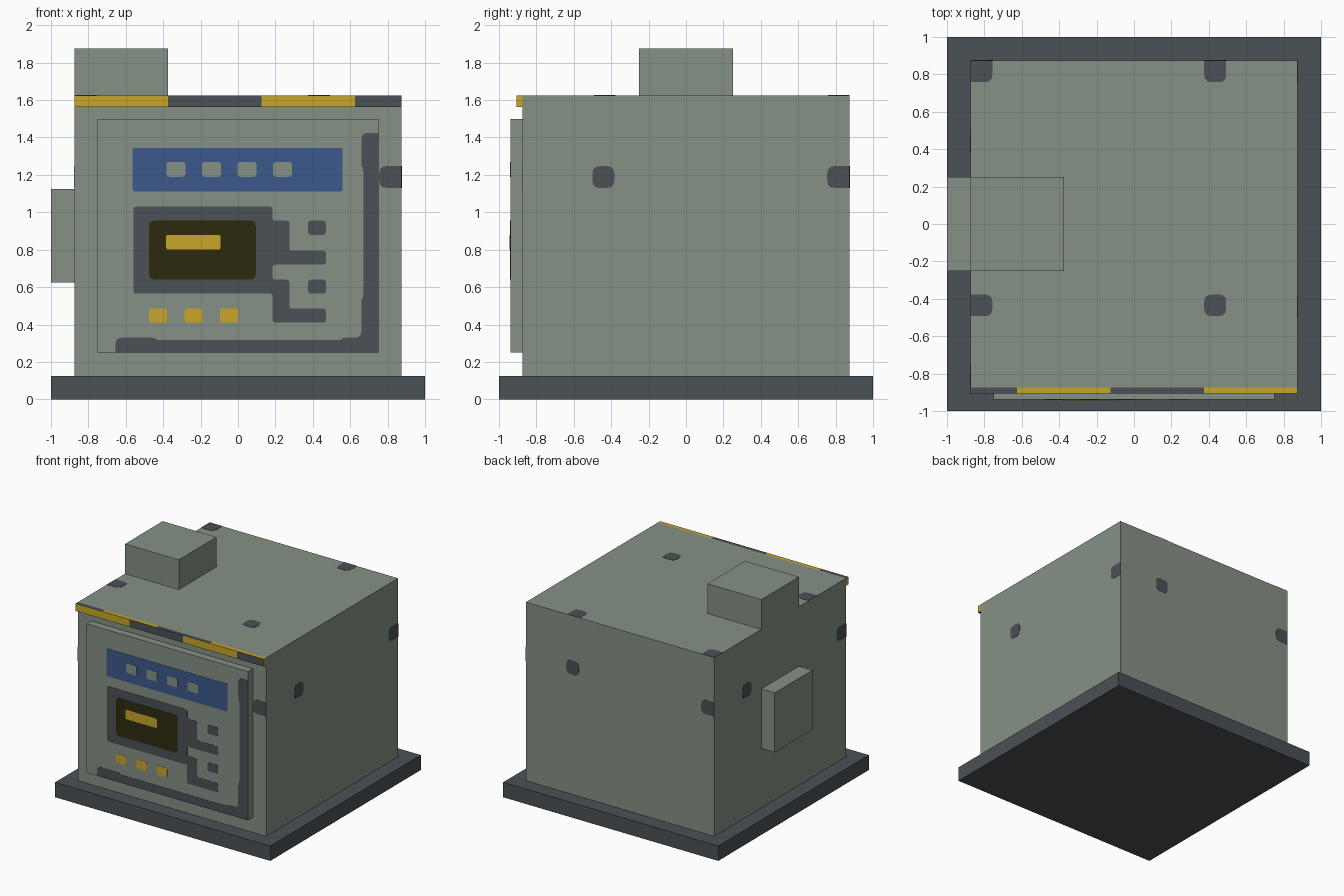
import bpy, bmesh
from math import pi
from mathutils import Matrix, Vector

if "Cube" in bpy.data.objects:
    bpy.data.objects.remove(bpy.data.objects["Cube"])


def material(name, hex_code):
    # sRGB hex to linear colour
    rgb = [int(hex_code[i:i + 2], 16) / 255 for i in (0, 2, 4)]
    lin = [c / 12.92 if c < 0.04 else ((c + 0.055) / 1.055) ** 2.4 for c in rgb]
    m = bpy.data.materials.new(name)
    m.use_nodes = True
    m.diffuse_color = (*lin, 1)
    m.node_tree.nodes["Principled BSDF"].inputs["Base Color"].default_value = (*lin, 1)
    return m


GREY = material("casing grey", "869186")
DARK = material("dark slate", "4B5156")
YELLOW = material("warning yellow", "C8A62A")
BLUE = material("display blue", "3C5A8C")
OLIVE = material("screen olive", "2D2A0F")


def finish(name, bm, *mats):
    bmesh.ops.recalc_face_normals(bm, faces=bm.faces)
    mesh = bpy.data.meshes.new(name)
    bm.to_mesh(mesh)
    bm.free()
    for m in mats:
        mesh.materials.append(m)
    obj = bpy.data.objects.new(name, mesh)
    bpy.context.scene.collection.objects.link(obj)
    return obj


def add_box(bm, lo, hi):
    lo, hi = Vector(lo), Vector(hi)
    place = Matrix.Translation((lo + hi) / 2) @ Matrix.Diagonal((*(hi - lo), 1))
    bmesh.ops.create_cube(bm, size=1, matrix=place)


def box(name, mat, lo, hi):
    bm = bmesh.new()
    add_box(bm, lo, hi)
    return finish(name, bm, mat)


def rounded(points, radius, sharp):
    # Round every corner that does not lie on one of the sharp border lines
    out = []
    for i, p in enumerate(points):
        p = Vector(p)
        if p.x in sharp or p.y in sharp:
            out.append(p)
            continue
        ends = []
        for q in (points[i - 1], points[(i + 1) % len(points)]):
            d = Vector(q) - p
            ends.append(p + d.normalized() * min(radius, d.length * 0.45))
        a, b = ends
        for t in (0, 0.33, 0.67, 1):
            out.append(a * (1 - t) ** 2 + p * 2 * t * (1 - t) + b * t * t)
    return out


def plate(name, mat, points, place, radius=0.015, sharp=(), layer=1):
    # Thin painted plate, drawn in the local XY plane of a face
    bm = bmesh.new()
    verts = [bm.verts.new((*p, 0)) for p in rounded(points, radius, sharp)]
    face = bm.faces.new(verts)
    top = bmesh.ops.extrude_face_region(bm, geom=[face])
    moved = [g for g in top["geom"] if isinstance(g, bmesh.types.BMVert)]
    bmesh.ops.translate(bm, verts=moved, vec=(0, 0, 0.002 * layer))
    bm.transform(place)
    return finish(name, bm, mat)


def rect(u0, u1, v0, v1):
    return [(u0, v0), (u1, v0), (u1, v1), (u0, v1)]


# Main blocks
W = 0.875
box("base_slab", DARK, (-1, -1, 0), (1, 1, 0.125))
box("main_casing", GREY, (-W, -W, 0.125), (W, W, 1.625))
box("top_vent", GREY, (-W, -0.25, 1.625), (-0.375, 0.25, 1.875))
box("side_port", GREY, (-1, -0.25, 0.625), (-W, 0.25, 1.125))
box("front_panel", GREY, (-0.75, -0.9375, 0.25), (0.75, -W, 1.5))

# Hazard strip: the bands on top are offset from those on the front
bm = bmesh.new()
add_box(bm, (-W, -0.906, 1.5625), (W, -W, 1.625))
for k in range(1, 7):
    bmesh.ops.bisect_plane(bm, geom=bm.verts[:] + bm.edges[:] + bm.faces[:],
                           plane_co=(-W + k * 0.25, 0, 0), plane_no=(1, 0, 0))
bm.normal_update()
for f in bm.faces:
    band = int((f.calc_center_median().x + W) / 0.25)
    if f.normal.z > 0.5:
        band += 3
    f.material_index = 0 if band % 4 < 2 or abs(f.normal.x) > 0.5 else 1
finish("hazard_strip", bm, YELLOW, DARK)

# Rounded spots on the casing walls, repeated by quarter turns
UPRIGHT = Matrix.Rotation(pi / 2, 4, "X")
for n, side in enumerate(("front", "right", "back", "left")):
    wall = Matrix.Rotation(n * pi / 2, 4, "Z") @ Matrix.Translation((0, -W, 0)) @ UPRIGHT
    plate(side + "_edge_spot", DARK, rect(0.755, W, 1.13, 1.247), wall, 0.04, (W,))
    if side != "front":
        plate(side + "_inner_spot", DARK, rect(-0.5, -0.383, 1.13, 1.247), wall, 0.04)

# Spots on the roof
roof = Matrix.Translation((0, 0, 1.625))
for u in (-W, 0.375):
    for v0, v1 in ((-0.493, -0.377), (0.758, W)):
        plate("roof_spot", DARK, rect(u, u + 0.118, v0, v1), roof, 0.04, (W, -W))

# Control panel
panel = Matrix.Translation((0, -0.9375, 0)) @ UPRIGHT
plate("panel_trim", DARK, [
    (-0.655, 0.25), (-0.655, 0.33), (-0.44, 0.33), (-0.44, 0.318), (0.56, 0.318),
    (0.56, 0.33), (0.66, 0.33), (0.66, 0.54), (0.67, 0.54), (0.67, 1.24),
    (0.66, 1.24), (0.66, 1.425), (0.75, 1.425), (0.75, 0.25)],
    panel, 0.035, (0.75, 0.25))
plate("circuit_frame", DARK, [
    (-0.56, 0.565), (-0.56, 1.03), (0.185, 1.03), (0.185, 0.955), (0.275, 0.955),
    (0.275, 0.795), (0.47, 0.795), (0.47, 0.72), (0.185, 0.72), (0.185, 0.64),
    (0.275, 0.64), (0.275, 0.485), (0.47, 0.485), (0.47, 0.41), (0.185, 0.41),
    (0.185, 0.565)], panel)
for v in (0.565, 0.88):
    plate("circuit_key", DARK, rect(0.375, 0.47, v, v + 0.075), panel)
plate("screen", OLIVE, rect(-0.475, 0.095, 0.64, 0.957), panel, 0.03, layer=2)
plate("screen_readout", YELLOW, rect(-0.385, -0.093, 0.8, 0.88), panel, layer=3)
for u in (-0.475, -0.285, -0.095):
    plate("yellow_button", YELLOW, rect(u, u + 0.095, 0.41, 0.487), panel)
plate("blue_display", BLUE, rect(-0.563, 0.56, 1.112, 1.345), panel, 0.01)
for k in range(4):
    u = -0.382 + k * 0.19
    plate("display_key", GREY, rect(u, u + 0.1, 1.19, 1.27), panel, layer=2)
